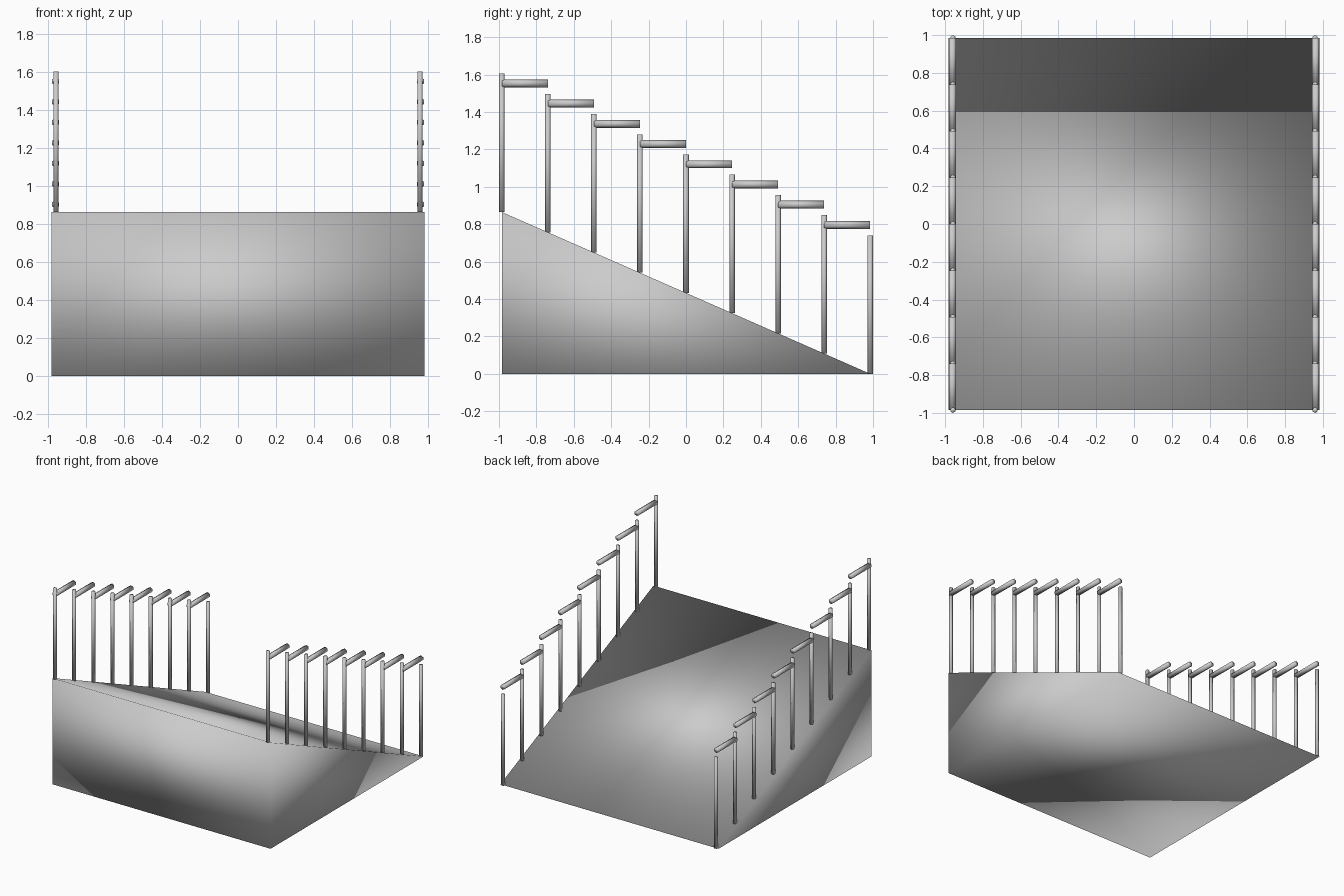
import bpy, bmesh
from math import pi
from mathutils import Matrix

if "Cube" in bpy.data.objects:
    bpy.data.objects.remove(bpy.data.objects["Cube"])

W, D, H = 0.983, 0.985, 0.865     # ramp half width, half depth, height
N = 8                             # railing bays
STEP, DROP = 2 * D / N, H / N


def make_object(name, bm):
    bmesh.ops.recalc_face_normals(bm, faces=bm.faces)
    for f in bm.faces:
        f.smooth = True
    me = bpy.data.meshes.new(name)
    bm.to_mesh(me)
    bm.free()
    ob = bpy.data.objects.new(name, me)
    bpy.context.collection.objects.link(ob)
    return ob


def hex_bar(name, radius, length, matrix):
    bm = bmesh.new()
    bmesh.ops.create_cone(bm, cap_ends=True, segments=6, radius1=radius,
                          radius2=radius, depth=length, matrix=matrix)
    return make_object(name, bm)


# Solid wedge ramp, extruded from its side profile
bm = bmesh.new()
profile = bm.faces.new([bm.verts.new((-W, y, z)) for y, z in ((-D, 0), (D, 0), (-D, H))])
ext = bmesh.ops.extrude_face_region(bm, geom=[profile], use_keep_orig=True)
bmesh.ops.translate(bm, vec=(2 * W, 0, 0),
                    verts=[v for v in ext["geom"] if isinstance(v, bmesh.types.BMVert)])
make_object("ramp", bm)

# Stepped railings on both sides: hexagonal posts with level rails
for side, s in (("left", -1), ("right", 1)):
    for i in range(N + 1):
        y, z = -D + i * STEP, H - i * DROP
        hex_bar(f"{side}_post_{i}", 0.015, 0.74,
                Matrix.Translation((s * 0.959, y, z + 0.37)))
        if i < N:
            hex_bar(f"{side}_rail_{i}", 0.0213, STEP,
                    Matrix.Translation((s * 0.962, y + STEP / 2, z + 0.688))
                    @ Matrix.Rotation(pi / 2, 4, 'X'))
